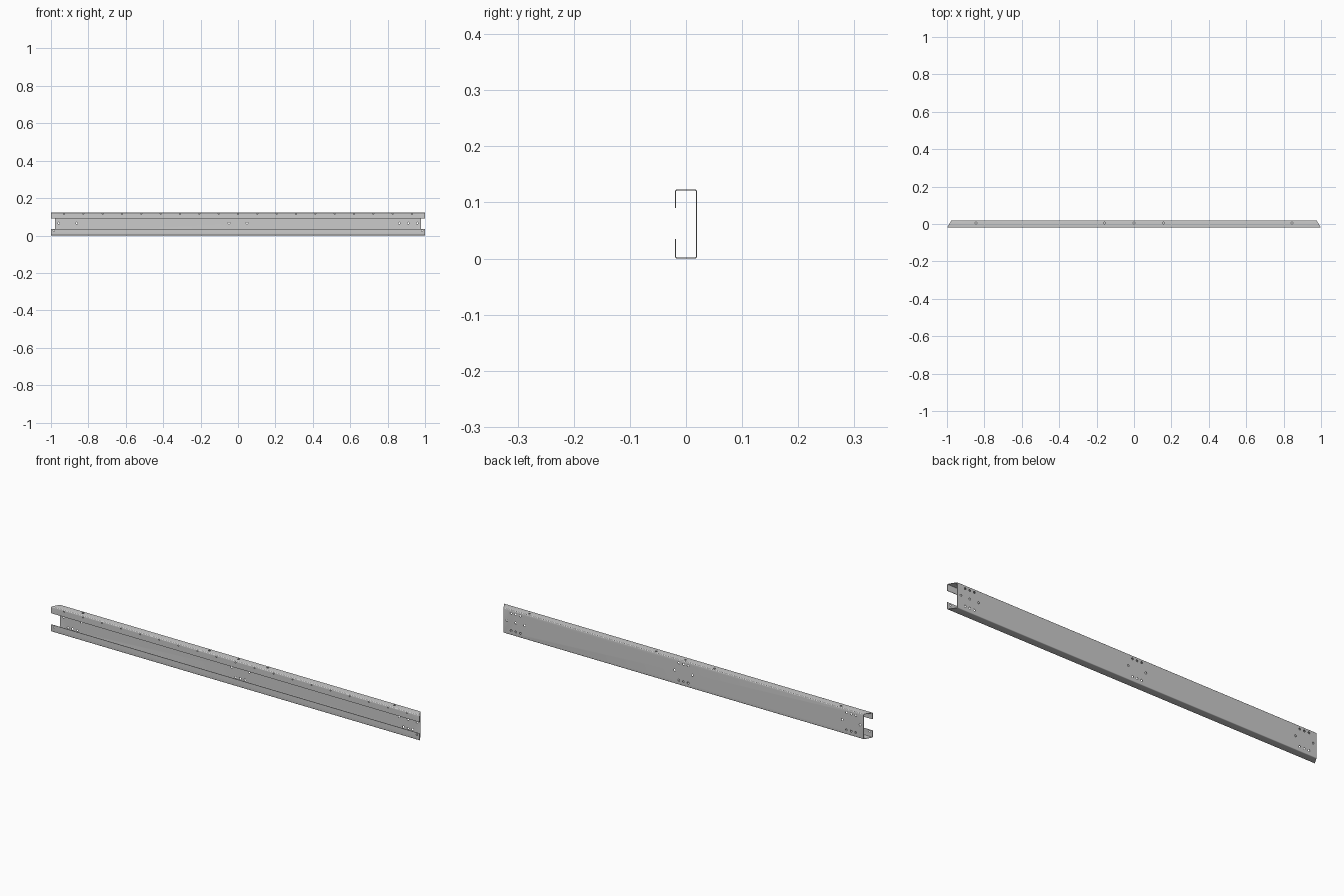
import bpy, bmesh, math
from mathutils import Matrix, Vector

if "Cube" in bpy.data.objects:
    bpy.data.objects.remove(bpy.data.objects["Cube"])

H, HALF_W, T, R = 0.123, 0.02, 0.0022, 0.004
LIP_LOW, LIP_HIGH = 0.035, 0.090
BACK_X = 0.976          # half length at the web; the lips reach 1.0


def section():
    """Rounded, lipped C section as a closed (y, z) outline."""
    corners = [(-HALF_W + R, R, 180), (HALF_W - R, R, 270),
               (HALF_W - R, H - R, 0), (-HALF_W + R, H - R, 90)]

    def side(radius, y):
        pts = [(y, LIP_LOW)]
        for cy, cz, start in corners:
            for i in range(6):
                a = math.radians(start + 18 * i)
                pts.append((cy + radius * math.cos(a), cz + radius * math.sin(a)))
        return pts + [(y, LIP_HIGH)]

    return side(R, -HALF_W) + side(R - T, -HALF_W + T)[::-1]


def make_object(name, bm):
    bmesh.ops.recalc_face_normals(bm, faces=bm.faces[:])
    me = bpy.data.meshes.new(name)
    bm.to_mesh(me)
    bm.free()
    ob = bpy.data.objects.new(name, me)
    bpy.context.collection.objects.link(ob)
    return ob


# Channel with mitred ends
bm = bmesh.new()
rings = []
for s in (-1, 1):
    rings.append([bm.verts.new((s * (1 - (1 - BACK_X) * (y + HALF_W) / (2 * HALF_W)), y, z))
                  for y, z in section()])
n = len(rings[0])
for i in range(n):
    j = (i + 1) % n
    bm.faces.new((rings[0][i], rings[0][j], rings[1][j], rings[1][i]))
for ring in rings:
    bm.faces.new(ring)
purlin = make_object("channel_beam", bm)

# Bolt hole cutters
cut = bmesh.new()


def hole(x, y, z, axis, r=0.005, depth=0.012):
    rot = Vector((0, 0, 1)).rotation_difference(Vector(axis)).to_matrix().to_4x4()
    bmesh.ops.create_cone(cut, cap_ends=True, segments=12, radius1=r, radius2=r,
                          depth=depth, matrix=Matrix.Translation((x, y, z)) @ rot)


# Three bolt groups through the web
for cx in (-0.91, 0, 0.91):
    for dx in (-0.048, 0.048):
        hole(cx + dx, HALF_W, 0.066, (0, 1, 0))
    for dx in (-0.025, 0, 0.025):
        for z in (0.022, 0.107):
            hole(cx + dx, HALF_W, z, (0, 1, 0))
hole(0.91, HALF_W, 0.066, (0, 1, 0))

# Top flange holes
for x in (-0.845, -0.158, 0, 0.158, 0.845):
    hole(x, 0.005, H, (0, 0, 1))

# Row of small holes along the upper lip
for i in range(19):
    hole(-0.93 + i * 1.86 / 18, -HALF_W, 0.116, (0, 1, 0), 0.003, 0.008)

# End holes in the lower lip
for x in (-0.984, 0.984):
    hole(x, -HALF_W, 0.025, (0, 1, 0), 0.004, 0.008)

cutter = make_object("hole_cutter", cut)
cutter.hide_render = True

mod = purlin.modifiers.new("holes", 'BOOLEAN')
mod.object = cutter
mod.solver = 'EXACT'
bpy.context.view_layer.objects.active = purlin
purlin.select_set(True)
bpy.ops.object.modifier_apply(modifier=mod.name)
bpy.data.objects.remove(cutter)
bpy.ops.object.shade_smooth_by_angle(angle=math.radians(30))
